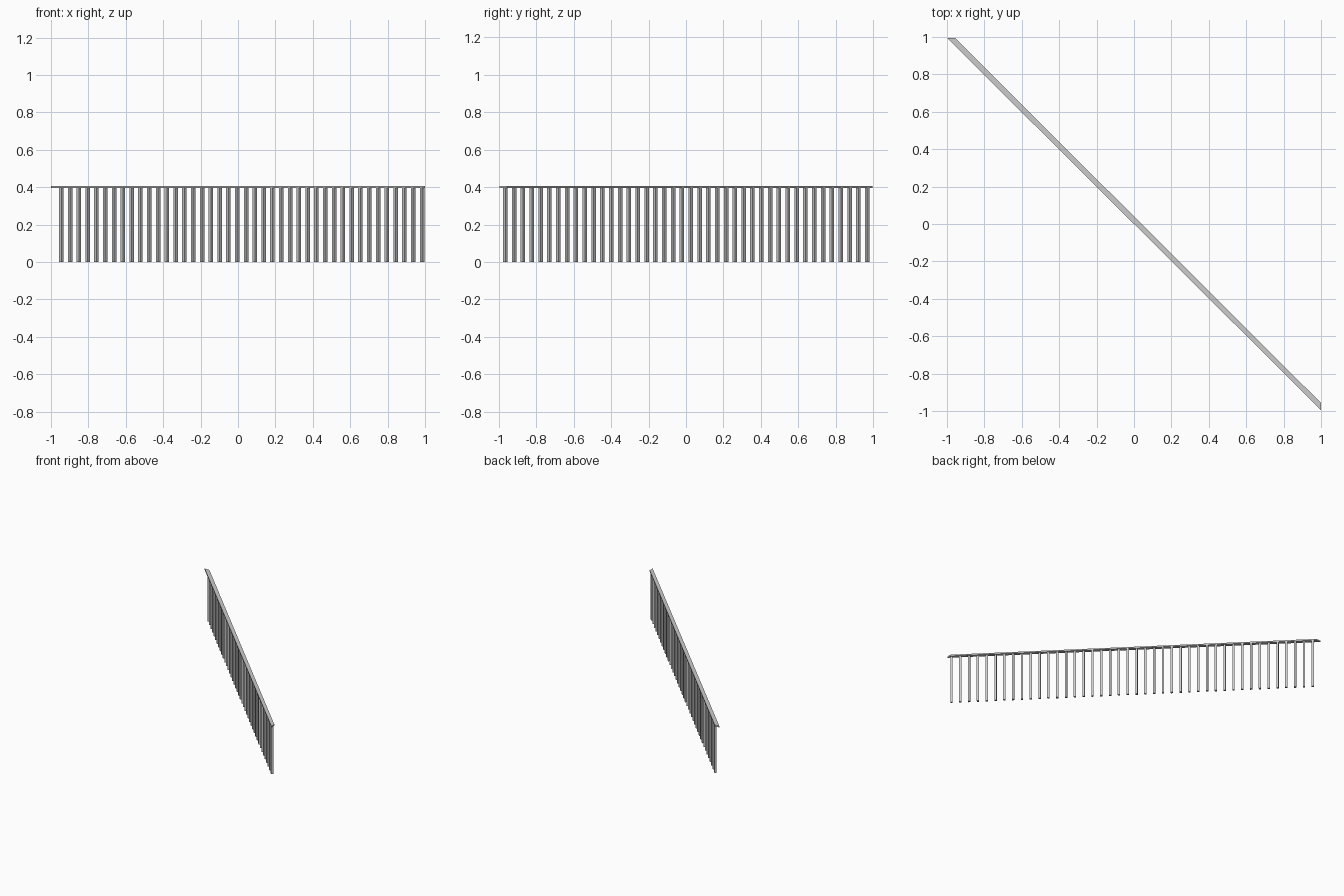
import bpy, bmesh, math
from mathutils import Matrix

if "Cube" in bpy.data.objects:
    bpy.data.objects.remove(bpy.data.objects["Cube"])


def finish(bm, name):
    bmesh.ops.recalc_face_normals(bm, faces=bm.faces)
    mesh = bpy.data.meshes.new(name)
    bm.to_mesh(mesh)
    bm.free()
    obj = bpy.data.objects.new(name, mesh)
    bpy.context.collection.objects.link(obj)
    return obj


# Flat handrail: diagonal strip with ends cut square to the axes
RAIL_BOTTOM, RAIL_TOP = 0.395, 0.406
outline = [(-1, 0.995), (1, -0.995), (1, -0.957), (-0.957, 0.995)]
bm = bmesh.new()
face = bm.faces.new([bm.verts.new((x, y, RAIL_BOTTOM)) for x, y in outline])
top = bmesh.ops.extrude_face_region(bm, geom=[face])["geom"]
bmesh.ops.translate(bm, vec=(0, 0, RAIL_TOP - RAIL_BOTTOM),
                    verts=[v for v in top if isinstance(v, bmesh.types.BMVert)])
finish(bm, "handrail")

# Row of square balusters turned to line up with the rail
COUNT, SIDE = 42, 0.017
start, end = (-0.945, 0.968), (0.984, -0.965)
bm = bmesh.new()
for i in range(COUNT):
    t = i / (COUNT - 1)
    x = start[0] + (end[0] - start[0]) * t
    y = start[1] + (end[1] - start[1]) * t
    m = (Matrix.Translation((x, y, RAIL_BOTTOM / 2))
         @ Matrix.Rotation(math.radians(45), 4, 'Z')
         @ Matrix.Diagonal((SIDE, SIDE, RAIL_BOTTOM, 1)))
    bmesh.ops.create_cube(bm, size=1, matrix=m)
finish(bm, "balusters")
